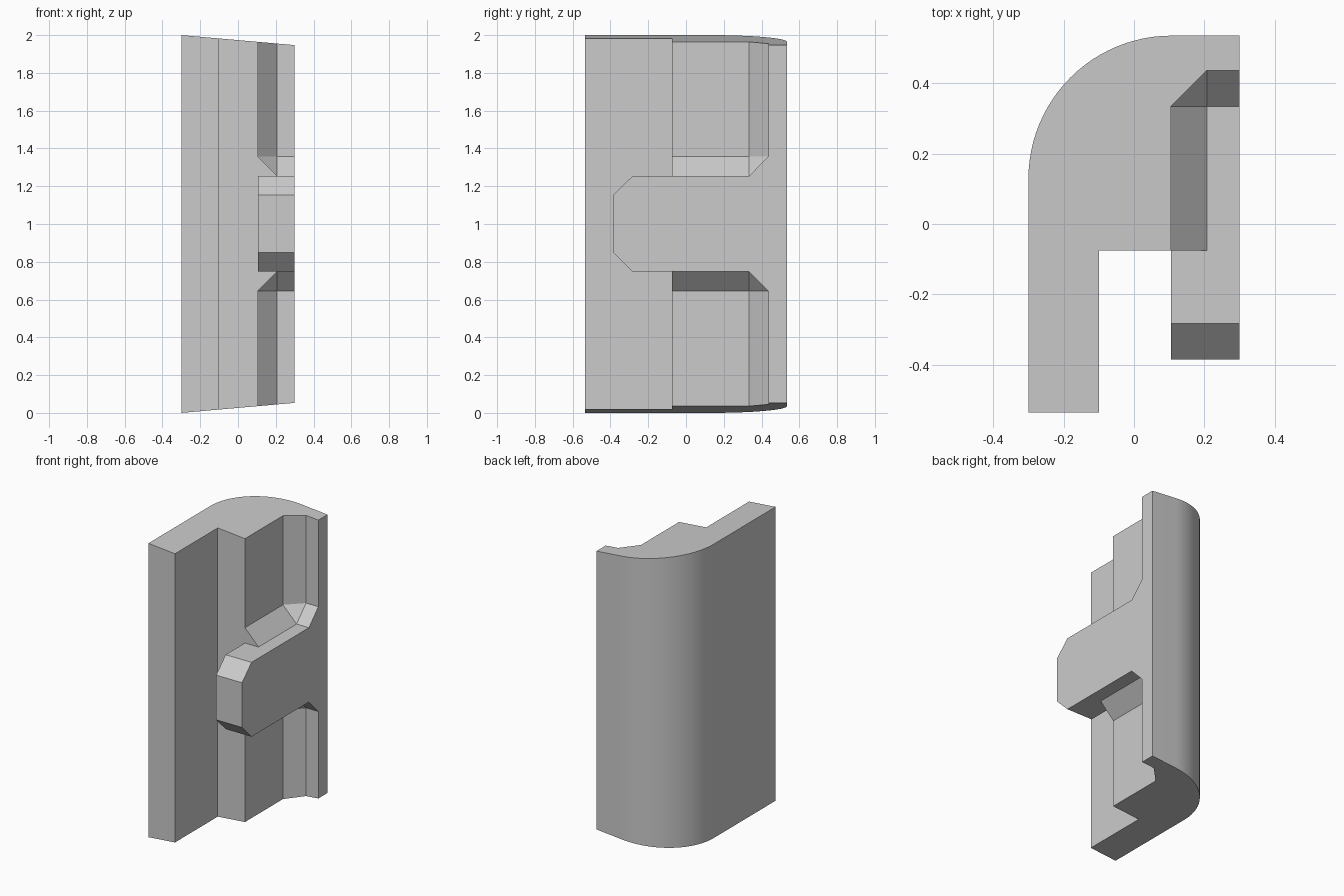
import bpy, bmesh, math

if "Cube" in bpy.data.objects:
    bpy.data.objects.remove(bpy.data.objects["Cube"])

grey = bpy.data.materials.new("grey")
grey.diffuse_color = (0.6, 0.6, 0.6, 1)
grey.use_nodes = True
grey.node_tree.nodes["Principled BSDF"].inputs["Base Color"].default_value = grey.diffuse_color


def loft(name, rings):
    """Closed solid from rings of equal point count."""
    bm = bmesh.new()
    levels = [[bm.verts.new(p) for p in ring] for ring in rings]
    n = len(rings[0])
    for a, b in zip(levels, levels[1:]):
        for i in range(n):
            j = (i + 1) % n
            bm.faces.new((a[i], a[j], b[j], b[i]))
    bm.faces.new(levels[0][::-1])
    bm.faces.new(levels[-1])
    bmesh.ops.remove_doubles(bm, verts=bm.verts, dist=1e-5)
    bmesh.ops.recalc_face_normals(bm, faces=bm.faces)
    mesh = bpy.data.meshes.new(name)
    bm.to_mesh(mesh)
    bm.free()
    mesh.materials.append(grey)
    obj = bpy.data.objects.new(name, mesh)
    bpy.context.collection.objects.link(obj)
    return obj


# Plan outline: a rounded outer corner with a stepped inner side
ARC = [(0.107 + 0.407 * math.cos(a), 0.128 + 0.407 * math.sin(a))
       for a in (math.pi / 2 * (1 + i / 24) for i in range(25))]
WIDE = [(0.105, -0.075), (0.105, 0.334), (0.207, 0.436), (0.3, 0.436)]
TIGHT = [(0.207, -0.075), (0.207, 0.334), (0.207, 0.334), (0.3, 0.334)]


def outline(inner):
    return [(-0.3, -0.535), (-0.1, -0.535), (-0.1, -0.075)] + inner + [(0.3, 0.535)] + ARC


def flat(inner, z):
    return [(x, y, z) for x, y in outline(inner)]


def slope(x):
    return 0.053 * (x + 0.3) / 0.6


# Casing: sloped ends, inner walls flare in to meet the crossbar
casing = loft("casing", [
    [(x, y, slope(x)) for x, y in outline(WIDE)],
    flat(WIDE, 0.645), flat(TIGHT, 0.748),
    flat(TIGHT, 1.254), flat(WIDE, 1.358),
    [(x, y, 2 - slope(x)) for x, y in outline(WIDE)],
])

# Crossbar with a chamfered nose, joined into the casing
side = [(0.48, 0.748), (-0.283, 0.748), (-0.385, 0.85),
        (-0.385, 1.154), (-0.283, 1.254), (0.48, 1.254)]
crossbar = loft("crossbar", [[(x, y, z) for y, z in side] for x in (0.105, 0.3)])
join = casing.modifiers.new("join", 'BOOLEAN')
join.operation = 'UNION'
join.solver = 'EXACT'
join.object = crossbar
bpy.context.view_layer.objects.active = casing
casing.select_set(True)
bpy.ops.object.modifier_apply(modifier=join.name)
bpy.data.objects.remove(crossbar)

# Merge coplanar faces, then smooth only the rounded corner
bm = bmesh.new()
bm.from_mesh(casing.data)
bmesh.ops.remove_doubles(bm, verts=bm.verts, dist=1e-4)
bmesh.ops.dissolve_limit(bm, angle_limit=math.radians(0.5), verts=bm.verts, edges=bm.edges)
bm.to_mesh(casing.data)
bm.free()
bpy.ops.object.shade_smooth_by_angle(angle=math.radians(25))
